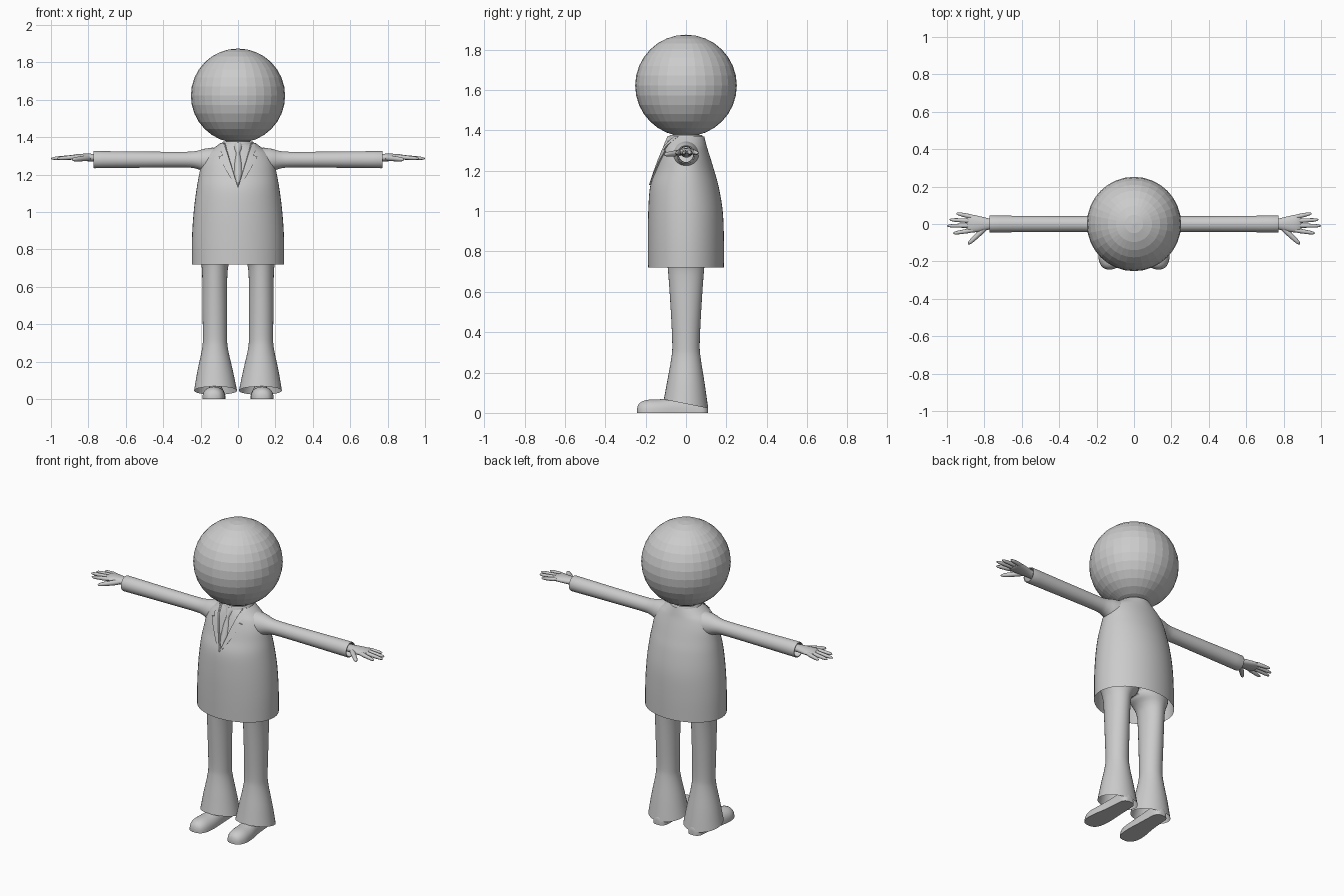
import bpy, bmesh, math
from mathutils import Vector

if "Cube" in bpy.data.objects:
    bpy.data.objects.remove(bpy.data.objects["Cube"])

TAU = 2 * math.pi


def spline(keys, n=4):
    """Catmull-Rom resampling of a list of number tuples."""
    out = []
    for i in range(len(keys) - 1):
        a, b = keys[max(i - 1, 0)], keys[i]
        c, d = keys[i + 1], keys[min(i + 2, len(keys) - 1)]
        for k in range(n):
            t = k / n
            out.append(tuple(0.5 * (2*q + (r-p)*t + (2*p-5*q+4*r-s)*t*t + (3*q-p-3*r+s)*t**3)
                             for p, q, r, s in zip(a, b, c, d)))
    return out + [keys[-1]]


def surface(name, rows, closed=True, caps=False, mirror=False, angle=40):
    """Skin a list of point rows into one smooth mesh."""
    bm = bmesh.new()
    grid = [[bm.verts.new(p) for p in row] for row in rows]
    n = len(grid[0])
    for a, b in zip(grid, grid[1:]):
        for i in range(n if closed else n - 1):
            j = (i + 1) % n
            bm.faces.new((a[i], a[j], b[j], b[i]))
    if caps:
        bm.faces.new(grid[0])
        bm.faces.new(grid[-1])
    bmesh.ops.remove_doubles(bm, verts=bm.verts, dist=0.0003)
    bmesh.ops.recalc_face_normals(bm, faces=bm.faces)
    mesh = bpy.data.meshes.new(name)
    bm.to_mesh(mesh)
    bm.free()
    ob = bpy.data.objects.new(name, mesh)
    bpy.context.collection.objects.link(ob)
    if mirror:
        ob.modifiers.new("Mirror", 'MIRROR')
    bpy.ops.object.select_all(action='DESELECT')
    ob.select_set(True)
    bpy.context.view_layer.objects.active = ob
    bpy.ops.object.shade_smooth_by_angle(angle=math.radians(angle))
    return ob


def angles(n):
    return [TAU * i / n for i in range(n)]


def x_rings(keys, n=20):
    """Elliptic rings along x: (x, y, z, ry, rz)."""
    return [[(x, y + ry * math.cos(t), z + rz * math.sin(t)) for t in angles(n)]
            for x, y, z, ry, rz in keys]


# Head
bpy.ops.mesh.primitive_uv_sphere_add(segments=32, ring_count=16, radius=0.252, location=(0, 0, 1.622))
bpy.context.object.name = "head"

# Torso section table: height, half width, front depth, back depth
BODY = spline([(.72, .247, .188, .188), (.86, .246, .189, .188), (1.0, .237, .187, .182),
               (1.12, .222, .178, .162), (1.2, .208, .152, .14), (1.26, .195, .133, .122),
               (1.31, .17, .115, .106), (1.34, .132, .104, .098), (1.37, .092, .09, .09)], 5)


def section(z):
    for a, b in zip(BODY, BODY[1:]):
        if z <= b[0]:
            f = max(0, (z - a[0]) / (b[0] - a[0]))
            return [p + (q - p) * f for p, q in zip(a, b)][1:]
    return BODY[-1][1:]


def on_body(t, z, off=0.0):
    w, f, b = section(z)
    c = math.cos(t)
    return ((w + off) * math.sin(t), -((f if c > 0 else b) + off) * c, z)


def front_angle(x, z):
    return math.asin(min(0.98, x / section(z)[0]))


V_LOW, V_TOP = 1.13, 1.37


def opening(z):
    return max(0, (z - V_LOW) / (V_TOP - V_LOW)) * 0.072


# Jacket body with the open V at the front
levels = sorted([s[0] for s in BODY] + [V_LOW])
rows = []
for z in levels:
    t0 = front_angle(opening(z), z)
    rows.append([on_body(t0 + (TAU - 2 * t0) * i / 48, z) for i in range(49)])
surface("jacket_body", rows, closed=False)

# Lapels: folded strips along the V, with a notch
lapel = [(1.13, .002), (1.18, .022), (1.25, .04), (1.297, .05), (1.303, .028), (1.325, .03), (1.37, .012)]
rows = []
for z, width in lapel:
    x0 = opening(z)
    row = [on_body(front_angle(x0, z), z, -.004)]
    row += [on_body(front_angle(x0 + width * k / 4, z), z, .008) for k in range(5)]
    row.append(on_body(front_angle(x0 + width, z), z, -.004))
    rows.append(row)
surface("lapel", rows, closed=False, mirror=True)

# Shirt front behind the V
rows = []
for i in range(13):
    z = V_LOW - .01 + .25 * i / 12
    t0 = front_angle(opening(z) + .008, z)
    rows.append([on_body(-t0 + t0 * k / 4, z, -.01) for k in range(9)])
surface("shirt_front", rows, closed=False)

# Tie: knot and blade
rows = []
for z, w in [(1.372, .016), (1.36, .023), (1.335, .018), (1.318, .011), (1.31, .011),
             (1.27, .018), (1.21, .022), (1.17, .015), (1.14, .003)]:
    row = []
    for k in range(-3, 4):
        x, y, _ = on_body(front_angle(abs(w * k / 3), z), z, -.011)
        row.append((w * k / 3, y - .012 * (1 - (k / 3) ** 2), z))
    rows.append(row)
surface("tie", rows, closed=False)

# Neck and shirt collar
surface("neck", [[(.065 * math.sin(t), -.065 * math.cos(t), z) for t in angles(24)] for z in (1.28, 1.42)])
surface("shirt_collar", [[(rx * math.sin(t), -ry * math.cos(t), z) for t in angles(32)]
                         for z, rx, ry in ((1.33, .092, .09), (1.37, .085, .083), (1.378, .08, .079), (1.375, .074, .073))])

# Sleeves with a turned-in cuff
arm = spline([(.13, 0, 1.27, .07, .075), (.18, 0, 1.276, .058, .062), (.22, 0, 1.279, .047, .048),
              (.28, 0, 1.28, .042, .042), (.5, 0, 1.28, .043, .043), (.768, 0, 1.28, .045, .046)], 4)
arm += [(.772, 0, 1.28, .044, .045), (.771, 0, 1.28, .039, .040), (.72, 0, 1.28, .036, .037)]
surface("sleeve", x_rings(arm, 28), mirror=True)

# Palm
palm = spline([(.72, .002, 1.287, .028, .022), (.77, .0, 1.29, .029, .021), (.81, .0, 1.292, .038, .02),
               (.86, .002, 1.293, .047, .017), (.885, .004, 1.292, .045, .012), (.895, .004, 1.292, .03, .005)], 3)
surface("palm", x_rings(palm), caps=True, mirror=True)


def finger(name, start, end, r):
    a, b = Vector(start), Vector(end)
    d = (b - a).normalized()
    side = d.cross(Vector((0, 0, 1))).normalized()
    up = side.cross(d)
    rows = []
    for f, s in ((0, .9), (.25, 1.05), (.5, .95), (.75, .85), (.9, .65), (.97, .38), (1, .08)):
        c = a.lerp(b, f)
        rows.append([c + (side * math.cos(t) + up * math.sin(t)) * r * s for t in angles(12)])
    surface(name, rows, caps=True, mirror=True)


# Fingers and thumb
for name, y0, x1, y1 in (("index_finger", -.033, .968, -.05), ("middle_finger", -.008, 1.0, -.01),
                         ("ring_finger", .016, .987, .023), ("little_finger", .037, .95, .057)):
    finger(name, (.86, y0, 1.294), (x1, y1, 1.286), .0115)
finger("thumb", (.79, -.015, 1.29), (.887, -.108, 1.28), .0145)

# Flared trousers: height, centre x, half width, half depth, hem tilt
leg = spline([(.045, .12, .115, .11, -.2), (.15, .122, .095, .093, -.08), (.27, .123, .069, .073, 0),
              (.34, .123, .065, .068, 0), (.5, .124, .066, .075, 0), (.68, .124, .068, .087, 0),
              (.74, .12, .082, .094, 0), (.79, .108, .112, .105, 0), (.9, .1, .115, .115, 0)], 4)
rows = [[(max(0, cx + rx * math.sin(t)), -ry * math.cos(t), z - h * ry * math.cos(t) * -1)
         for t in angles(32)] for z, cx, rx, ry, h in leg]
surface("trouser_leg", rows, mirror=True) if leg[0][4] > 0 else surface(
    "trouser_leg", [[(x, y, z) for x, y, z in [(max(0, cx + rx * math.sin(t)), -ry * math.cos(t),
                                               z - h * ry * math.cos(t)) for t in angles(32)]]
                    for z, cx, rx, ry, h in leg], mirror=True)

# Shoes: flat soled sections along y (y, centre x, half width, height)
shoe = spline([(-.243, .13, .012, .02), (-.235, .13, .034, .042), (-.215, .13, .05, .058),
               (-.18, .13, .06, .066), (-.12, .127, .06, .068), (-.04, .122, .051, .078),
               (.04, .12, .046, .085), (.085, .12, .042, .075), (.105, .12, .027, .05), (.11, .12, .012, .03)], 3)
rows = [[(cx + w * math.cos(math.pi * k / 16), y, h * max(0, math.sin(math.pi * k / 16)) ** .75)
         for k in range(17)] for y, cx, w, h in shoe]
surface("shoe", rows, caps=True, mirror=True)
